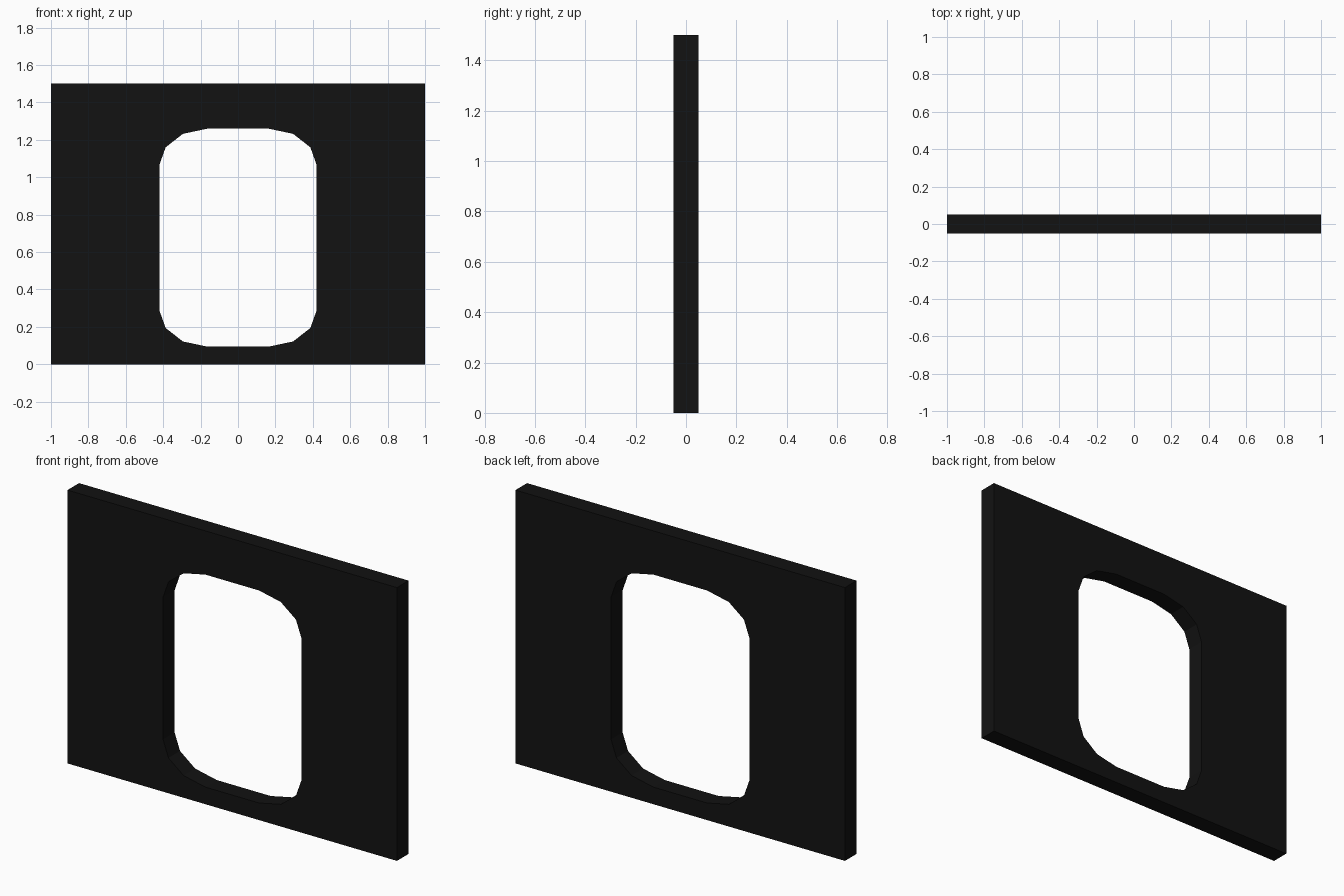
import bpy, bmesh
from mathutils import Vector

if "Cube" in bpy.data.objects:
    bpy.data.objects.remove(bpy.data.objects["Cube"])

DEPTH = 0.10
MID_Z = 0.677  # centre height of the opening

# Opening: one rounded corner, mirrored into all four quadrants
corner = [(0.42, 0.39), (0.387, 0.483), (0.295, 0.555), (0.163, 0.583)]
half = corner + [(-x, z) for x, z in reversed(corner)]
opening = [(x, MID_Z + z) for x, z in half] + [(-x, MID_Z - z) for x, z in half]

# Outer rectangle of the wall
outline = [(-1, 0), (1, 0), (1, 1.5), (-1, 1.5)]

bm = bmesh.new()


def add_loop(points):
    verts = [bm.verts.new((x, -DEPTH / 2, z)) for x, z in points]
    return [bm.edges.new((v, verts[(i + 1) % len(verts)])) for i, v in enumerate(verts)]


# Fill between the two loops, then thicken front to back
edges = add_loop(outline) + add_loop(opening)
bmesh.ops.triangle_fill(bm, edges=edges, use_beauty=True, normal=Vector((0, -1, 0)))
extruded = bmesh.ops.extrude_face_region(bm, geom=bm.faces[:], use_keep_orig=True)
back = [g for g in extruded["geom"] if isinstance(g, bmesh.types.BMVert)]
bmesh.ops.translate(bm, verts=back, vec=(0, DEPTH, 0))
bmesh.ops.recalc_face_normals(bm, faces=bm.faces[:])

mesh = bpy.data.meshes.new("wall_panel")
bm.to_mesh(mesh)
bm.free()
wall = bpy.data.objects.new("wall_panel", mesh)
bpy.context.collection.objects.link(wall)

# Near-black finish
black = bpy.data.materials.new("black")
black.diffuse_color = (0.006, 0.006, 0.006, 1)
black.use_nodes = True
black.node_tree.nodes["Principled BSDF"].inputs["Base Color"].default_value = black.diffuse_color
mesh.materials.append(black)
